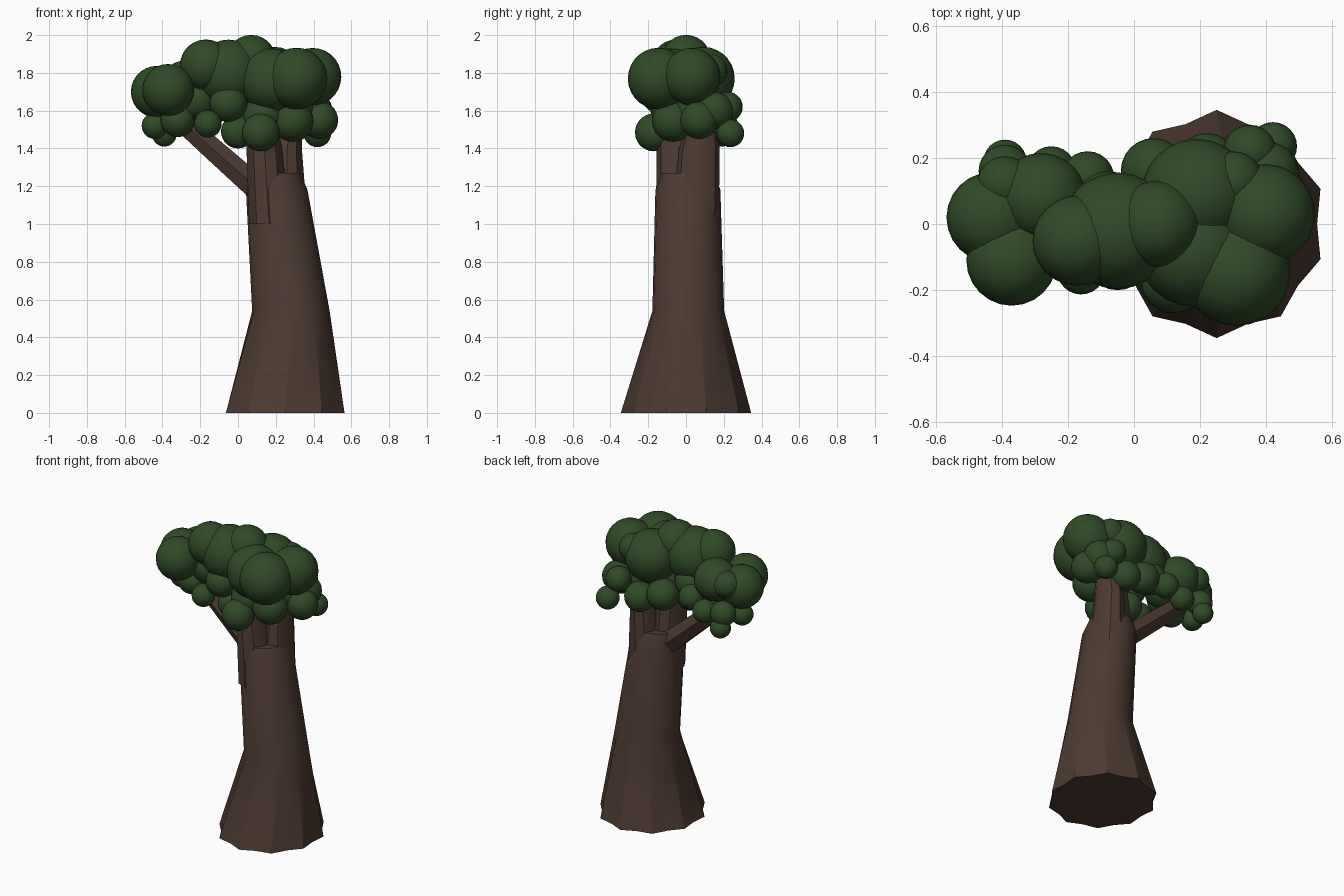
import bpy, bmesh
from math import sin, cos, pi, radians
from mathutils import Vector, Matrix

if "Cube" in bpy.data.objects:
    bpy.data.objects.remove(bpy.data.objects["Cube"])


def material(name, color):
    m = bpy.data.materials.new(name)
    m.diffuse_color = color
    m.use_nodes = True
    m.node_tree.nodes["Principled BSDF"].inputs["Base Color"].default_value = m.diffuse_color
    return m


BARK = material("bark", (0.075, 0.043, 0.032, 1))
LEAF = material("leaf", (0.029, 0.070, 0.020, 1))


def add_object(name, bm, mat, angle):
    bmesh.ops.recalc_face_normals(bm, faces=bm.faces)
    me = bpy.data.meshes.new(name)
    bm.to_mesh(me)
    bm.free()
    me.materials.append(mat)
    ob = bpy.data.objects.new(name, me)
    bpy.context.collection.objects.link(ob)
    bpy.ops.object.select_all(action='DESELECT')
    ob.select_set(True)
    bpy.context.view_layer.objects.active = ob
    bpy.ops.object.shade_smooth_by_angle(angle=radians(angle))


def loft(name, rings, sides, axis=(0, 0, 1), wobble=(1,)):
    """Join rings (x, y, z, rx, ry), all square to the axis, and cap the ends."""
    bm = bmesh.new()
    rot = Vector((0, 0, 1)).rotation_difference(Vector(axis))
    loops = []
    for i, (x, y, z, rx, ry) in enumerate(rings):
        loop = []
        for k in range(sides):
            a = 2 * pi * k / sides + pi / 2
            w = wobble[k % len(wobble)] if i == 0 else 1
            p = Vector((rx * cos(a) * w, ry * sin(a) * w, 0))
            loop.append(bm.verts.new(Vector((x, y, z)) + rot @ p))
        loops.append(loop)
    for a, b in zip(loops, loops[1:]):
        for k in range(sides):
            n = (k + 1) % sides
            bm.faces.new((a[k], a[n], b[n], b[k]))
    bm.faces.new(loops[0])
    bm.faces.new(loops[-1])
    add_object(name, bm, BARK, 35)


# Trunk: ribbed flared foot, leaning shaft, sloping into the crotch
loft("trunk", [(0.25, 0, 0, 0.33, 0.345), (0.28, 0.012, 0.54, 0.205, 0.19),
               (0.205, 0.01, 1.18, 0.163, 0.172), (0.195, 0.01, 1.27, 0.135, 0.14)],
     20, wobble=(1, 0.92))

# Two upright forks and the long side branch
loft("front_fork", [(0.165, -0.025, 1.0, 0.112, 0.135), (0.14, -0.04, 1.4, 0.1, 0.115),
                    (0.11, -0.05, 1.7, 0.06, 0.06)], 10)
loft("right_fork", [(0.255, 0.05, 1.0, 0.12, 0.125), (0.26, 0.07, 1.4, 0.082, 0.107),
                    (0.30, 0.10, 1.7, 0.05, 0.05)], 10)
loft("side_branch", [(0.12, 0.03, 1.173, 0.076, 0.08), (-0.12, 0.03, 1.385, 0.068, 0.07),
                     (-0.33, 0.03, 1.572, 0.06, 0.06)], 6, axis=(-0.46, 0, 0.395))

# Foliage puffs: x, y, z, radius
UPPER = [(-.37, -.11, 1.71, .137), (-.43, .02, 1.70, .137), (-.28, .08, 1.73, .135),
         (-.39, .12, 1.74, .085), (-.17, -.05, 1.84, .137), (-.05, -.02, 1.80, .176),
         (.07, 0, 1.87, .131), (.19, .09, 1.77, .168), (.395, .03, 1.78, .152),
         (.31, -.145, 1.77, .163), (.18, -.08, 1.76, .17), (.30, .13, 1.81, .09)]
LOWER = [(-.44, .03, 1.52, .07), (-.39, .19, 1.475, .065), (-.32, -.03, 1.55, .09),
         (-.25, .16, 1.54, .075), (-.16, -.14, 1.53, .073), (-.14, .14, 1.60, .08),
         (-.05, -.10, 1.64, .10), (0, -.06, 1.49, .09), (.12, -.17, 1.485, .10),
         (-.22, 0, 1.66, .11), (-.39, .16, 1.56, .08), (-.08, .06, 1.66, .1)]
LOWER_RIGHT = [(.13, -.08, 1.57, .105), (.06, .16, 1.57, .10), (.22, .18, 1.52, .095),
               (.29, -.07, 1.545, .11), (.35, .22, 1.62, .08), (.42, .235, 1.48, .073),
               (.43, .07, 1.55, .10), (.3, .05, 1.6, .11), (.4, .15, 1.6, .1)]


def foliage(name, puffs):
    bm = bmesh.new()
    for x, y, z, r in puffs:
        bmesh.ops.create_uvsphere(bm, u_segments=24, v_segments=14, radius=r,
                                  matrix=Matrix.Translation((x, y, z)))
    add_object(name, bm, LEAF, 40)


foliage("upper_foliage", UPPER)
foliage("lower_left_foliage", LOWER)
foliage("lower_right_foliage", LOWER_RIGHT)
